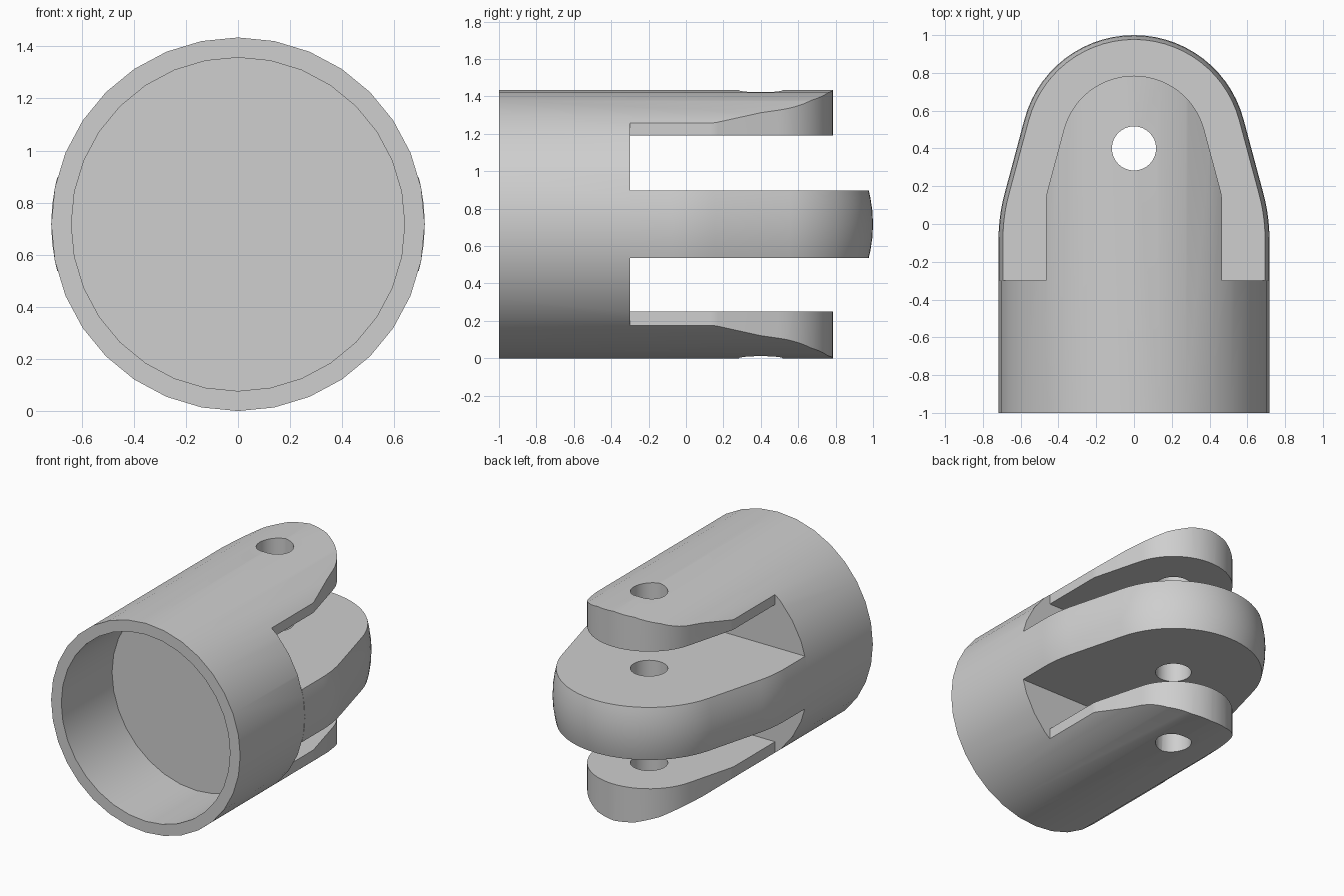
import bpy, bmesh, math

if "Cube" in bpy.data.objects:
    bpy.data.objects.remove(bpy.data.objects["Cube"])

R = 0.717          # barrel radius, also the height of its axis
SEG = 32
PIN_Y = 0.4        # y position of the pin hole
BASE = -0.3        # where the fork starts
TAPER = math.radians(15)

grey = bpy.data.materials.new("plain grey")
grey.diffuse_color = (0.62, 0.62, 0.62, 1)
grey.use_nodes = True
grey.node_tree.nodes["Principled BSDF"].inputs["Base Color"].default_value = grey.diffuse_color


def loft(name, rings):
    """Closed solid through rings with equal point counts."""
    bm = bmesh.new()
    loops = [[bm.verts.new(p) for p in ring] for ring in rings]
    n = len(loops[0])
    for a, b in zip(loops, loops[1:]):
        for i in range(n):
            j = (i + 1) % n
            bm.faces.new((a[i], a[j], b[j], b[i]))
    bm.faces.new(loops[0])
    bm.faces.new(loops[-1])
    bmesh.ops.recalc_face_normals(bm, faces=bm.faces)
    mesh = bpy.data.meshes.new(name)
    bm.to_mesh(mesh)
    bm.free()
    mesh.materials.append(grey)
    ob = bpy.data.objects.new(name, mesh)
    bpy.context.collection.objects.link(ob)
    return ob


def prism(name, outline, z0, z1):
    return loft(name, [[(x, y, z) for x, y in outline] for z in (z0, z1)])


def barrel(name, r, y0, y1):
    angles = [2 * math.pi * k / SEG for k in range(SEG)]
    return loft(name, [[(r * math.cos(a), y, R + r * math.sin(a)) for a in angles]
                       for y in (y0, y1)])


def lug_outline(w, r, fillet):
    """Straight sides, 15 degree taper, round end about the pin."""
    tx, ty = r * math.cos(TAPER), PIN_Y + r * math.sin(TAPER)
    cy = ty - (w - tx) / math.tan(TAPER)
    s, c = math.sin(TAPER) * fillet, math.cos(TAPER) * fillet
    side = [(w, BASE)]
    for k in range(7):
        t = k / 6
        a, b, d = (1 - t) ** 2, 2 * t * (1 - t), t * t
        side.append((a * w + b * w + d * (w - s),
                     a * (cy - fillet) + b * cy + d * (cy + c)))
    arc = []
    for k in range(29):
        a = TAPER + (math.pi - 2 * TAPER) * k / 28
        arc.append((r * math.cos(a), PIN_Y + r * math.sin(a)))
    return side + arc + [(-x, y) for x, y in reversed(side)]


def boolean(ob, cutter, operation):
    m = ob.modifiers.new("cut", 'BOOLEAN')
    m.operation, m.object, m.solver = operation, cutter, 'EXACT'
    bpy.context.view_layer.objects.active = ob
    bpy.ops.object.modifier_apply(modifier=m.name)


# Fork body: barrel trimmed to the ear plan, slotted, with a front socket
fork = barrel("fork_body", R, -1, 1.2)
plan = ([(1, -1.5), (1, BASE)] + lug_outline(0.465, 0.385, 0.02)
        + [(-1, BASE), (-1, -1.5)])
trim = prism("trim_helper", plan, -0.5, 2)
slot = prism("slot_helper", [(-1.2, BASE), (1.2, BASE), (1.2, 1.5), (-1.2, 1.5)], 0.25, 1.19)
socket = barrel("socket_helper", 0.64, -1.3, -0.45)
boolean(fork, trim, 'INTERSECT')
boolean(fork, slot, 'DIFFERENCE')
boolean(fork, socket, 'DIFFERENCE')

# Centre tongue: outline drawn in towards its flat faces, following the barrel
levels = []
for h in (-0.18, -0.14, -0.07, 0, 0.07, 0.14, 0.18):
    d = R - math.sqrt(R * R - h * h)
    levels.append([(x, y, R + h) for x, y in lug_outline(R - d, 0.6 - d, 0.12)])
tongue = loft("centre_tongue", levels)

# Pin hole through all three lugs
pin = prism("pin_helper", [(0.117 * math.cos(2 * math.pi * k / 32),
                            PIN_Y + 0.117 * math.sin(2 * math.pi * k / 32))
                           for k in range(32)], -0.5, 2)
for part in (fork, tongue):
    boolean(part, pin, 'DIFFERENCE')

for helper in (trim, slot, socket, pin):
    bpy.data.objects.remove(helper)

# Smooth shading with crisp edges
for part in (fork, tongue):
    bpy.ops.object.select_all(action='DESELECT')
    part.select_set(True)
    bpy.context.view_layer.objects.active = part
    bpy.ops.object.shade_smooth_by_angle(angle=math.radians(30))
